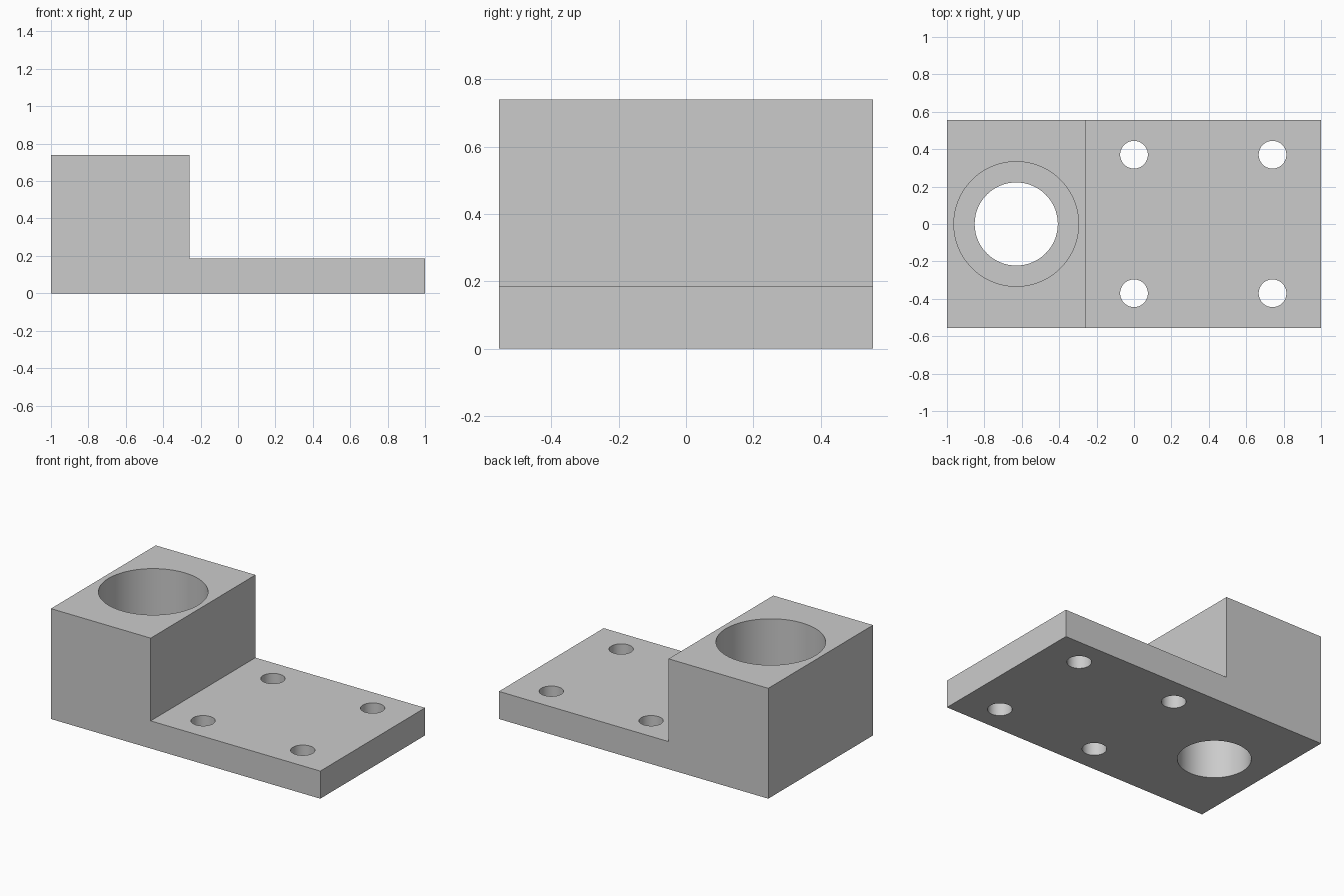
import bpy
import bmesh
import math

cube = bpy.data.objects.get("Cube")
if cube:
    bpy.data.objects.remove(cube, do_unlink=True)

# Main dimensions
HALF_Y = 0.5556
TOP, BASE_TOP = 0.7407, 0.1852
STEP_X, BORE_X = -0.2593, -0.6296
SEAT_Z = 0.37

grey = bpy.data.materials.new("light_grey")
grey.use_nodes = True
colour = (0.6, 0.6, 0.6, 1.0)
grey.diffuse_color = colour
grey.node_tree.nodes["Principled BSDF"].inputs["Base Color"].default_value = colour


def make_object(name, bm):
    bmesh.ops.recalc_face_normals(bm, faces=bm.faces)
    mesh = bpy.data.meshes.new(name)
    bm.to_mesh(mesh)
    bm.free()
    mesh.materials.append(grey)
    obj = bpy.data.objects.new(name, mesh)
    bpy.context.collection.objects.link(obj)
    return obj


def cut_hole(body, x, y, radius, bottom, top, segments):
    """Drill a vertical round hole through the body between two heights."""
    bm = bmesh.new()
    bmesh.ops.create_cone(bm, cap_ends=True, segments=segments,
                          radius1=radius, radius2=radius, depth=top - bottom)
    bmesh.ops.translate(bm, verts=bm.verts, vec=(x, y, (top + bottom) / 2))
    cutter = make_object("hole_cutter", bm)
    cutter.hide_render = True
    mod = body.modifiers.new("hole", 'BOOLEAN')
    mod.operation = 'DIFFERENCE'
    mod.solver = 'EXACT'
    mod.object = cutter
    bpy.context.view_layer.objects.active = body
    bpy.ops.object.modifier_apply(modifier=mod.name)
    bpy.data.objects.remove(cutter, do_unlink=True)


# Stepped body: L-shaped side profile extruded across the depth
profile = [(-1, 0), (1, 0), (1, BASE_TOP), (STEP_X, BASE_TOP), (STEP_X, TOP), (-1, TOP)]
bm = bmesh.new()
face = bm.faces.new([bm.verts.new((x, -HALF_Y, z)) for x, z in profile])
extruded = bmesh.ops.extrude_face_region(bm, geom=[face])["geom"]
bmesh.ops.translate(bm, vec=(0, 2 * HALF_Y, 0),
                    verts=[v for v in extruded if isinstance(v, bmesh.types.BMVert)])
bracket = make_object("mounting_bracket", bm)

# Wide counterbore from above, narrower bore through the bottom
cut_hole(bracket, BORE_X, 0, 0.3333, SEAT_Z, 1.0, 96)
cut_hole(bracket, BORE_X, 0, 0.2222, -0.2, 0.6, 96)

# Four bolt holes in the base plate
for x in (0.0, 0.7407):
    for y in (-0.3704, 0.3704):
        cut_hole(bracket, x, y, 0.0741, -0.2, 0.5, 48)

# Smooth hole walls, crisp edges
bpy.ops.object.select_all(action='DESELECT')
bracket.select_set(True)
bpy.context.view_layer.objects.active = bracket
bpy.ops.object.shade_smooth_by_angle(angle=math.radians(30))
